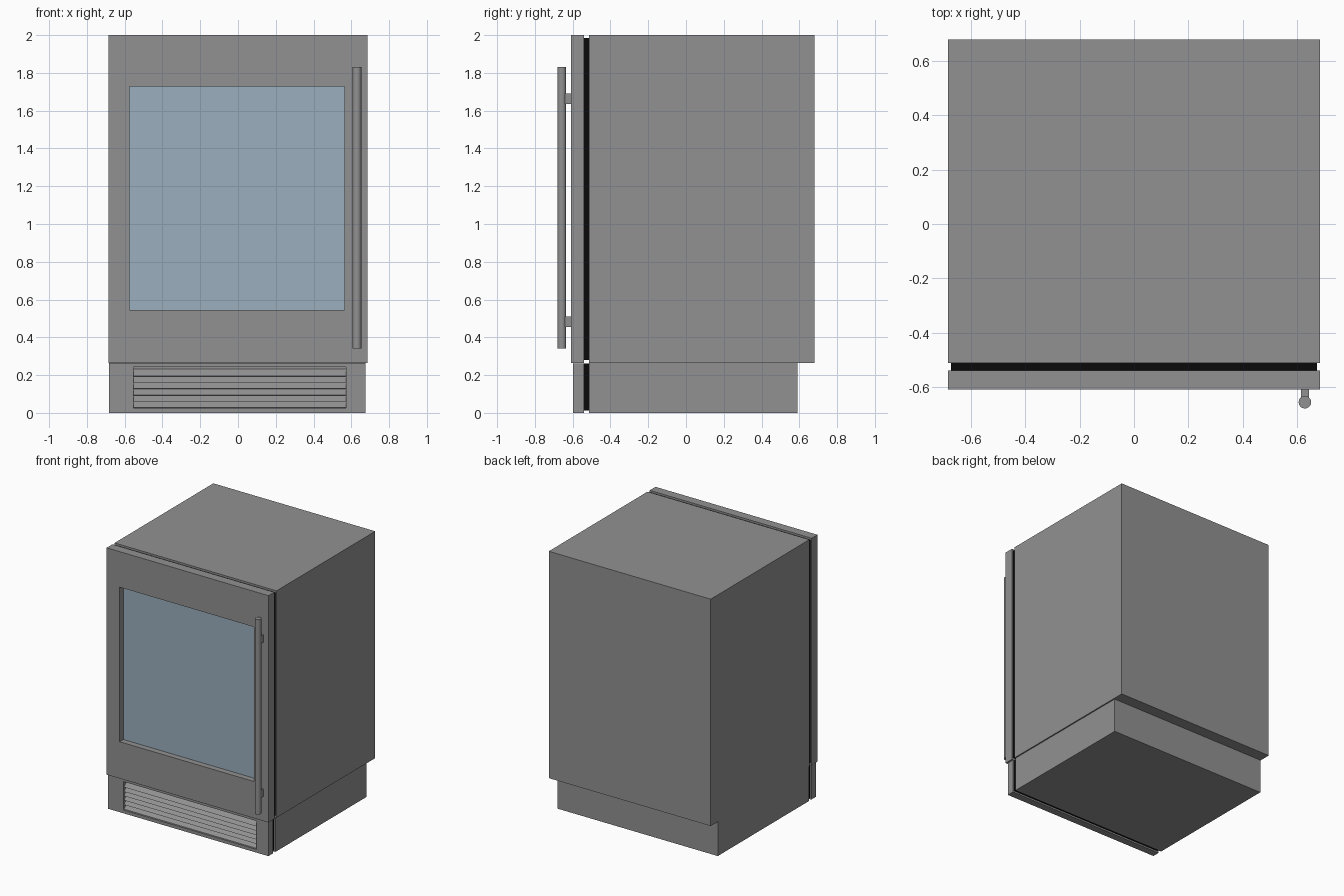
import bpy, bmesh, math

if "Cube" in bpy.data.objects:
    bpy.data.objects.remove(bpy.data.objects["Cube"])


def material(name, rgb):
    m = bpy.data.materials.new(name)
    m.diffuse_color = (*rgb, 1)
    m.use_nodes = True
    m.node_tree.nodes["Principled BSDF"].inputs["Base Color"].default_value = m.diffuse_color
    return m


steel = material("grey_steel", (0.285, 0.285, 0.288))
glass = material("blue_glass", (0.325, 0.43, 0.51))
rubber = material("black_rubber", (0.003, 0.003, 0.003))


def finish(name, bm, mat):
    bmesh.ops.recalc_face_normals(bm, faces=bm.faces)
    me = bpy.data.meshes.new(name)
    bm.to_mesh(me)
    bm.free()
    me.materials.append(mat)
    ob = bpy.data.objects.new(name, me)
    bpy.context.collection.objects.link(ob)
    return ob


def box(name, x, y, z, mat):
    bm = bmesh.new()
    bmesh.ops.create_cube(bm, size=1)
    for v in bm.verts:
        v.co = [r[0] if c < 0 else r[1] for c, r in zip(v.co, (x, y, z))]
    return finish(name, bm, mat)


def frame(name, outer, inner, y, mat):
    """Rectangular panel with a rectangular opening; rects are (x0, x1, z0, z1)."""
    bm = bmesh.new()

    def ring(r, yy):
        x0, x1, z0, z1 = r
        return [bm.verts.new((a, yy, b)) for a, b in ((x0, z0), (x1, z0), (x1, z1), (x0, z1))]

    loops = [ring(outer, y[0]), ring(inner, y[0]), ring(inner, y[1]), ring(outer, y[1])]
    for k in range(4):
        a, b = loops[k], loops[(k + 1) % 4]
        for i in range(4):
            j = (i + 1) % 4
            bm.faces.new((a[i], a[j], b[j], b[i]))
    return finish(name, bm, mat)


def slat(name, x, profile, mat):
    """Closed (y, z) profile extruded along x."""
    bm = bmesh.new()
    face = bm.faces.new([bm.verts.new((x[0], yy, zz)) for yy, zz in profile])
    res = bmesh.ops.extrude_face_region(bm, geom=[face])
    bmesh.ops.translate(bm, vec=(x[1] - x[0], 0, 0),
                        verts=[g for g in res["geom"] if isinstance(g, bmesh.types.BMVert)])
    return finish(name, bm, mat)


# Cabinet and recessed base
box("cabinet", (-0.685, 0.685), (-0.513, 0.68), (0.265, 2.0), steel)
box("base", (-0.682, 0.675), (-0.513, 0.59), (0, 0.265), steel)

# Black seals between the body and the front panels
box("door_seal", (-0.675, 0.675), (-0.54, -0.513), (0.28, 1.985), rubber)
box("base_seal", (-0.672, 0.665), (-0.54, -0.513), (0.012, 0.262), rubber)

# Door with recessed window
window = (-0.575, 0.563, 0.546, 1.728)
frame("door", (-0.685, 0.685, 0.265, 2.0), window, (-0.61, -0.54), steel)
box("window_glass", window[:2], (-0.565, -0.545), window[2:], glass)

# Lower panel with louvred vent
vent = (-0.553, 0.573, 0.025, 0.242)
frame("vent_panel", (-0.682, 0.675, 0, 0.262), vent, (-0.597, -0.54), steel)
box("vent_backing", vent[:2], (-0.546, -0.54), vent[2:], steel)
for i in range(6):
    z = 0.028 + 0.0335 * i
    slat(f"vent_slat_{i + 1}", vent[:2],
         [(-0.588, z), (-0.55, z + 0.038), (-0.546, z + 0.034), (-0.584, z - 0.002)], steel)

# Handle bar on two mounts
bm = bmesh.new()
bmesh.ops.create_cone(bm, cap_ends=True, segments=32, radius1=0.023, radius2=0.023, depth=1.49)
bar = finish("handle_bar", bm, steel)
bar.location = (0.63, -0.657, 1.085)
bpy.context.view_layer.objects.active = bar
bar.select_set(True)
bpy.ops.object.shade_smooth_by_angle(angle=math.radians(35))
for name, z in (("lower_handle_mount", 0.483), ("upper_handle_mount", 1.663)):
    box(name, (0.615, 0.645), (-0.65, -0.608), (z - 0.028, z + 0.028), steel)
